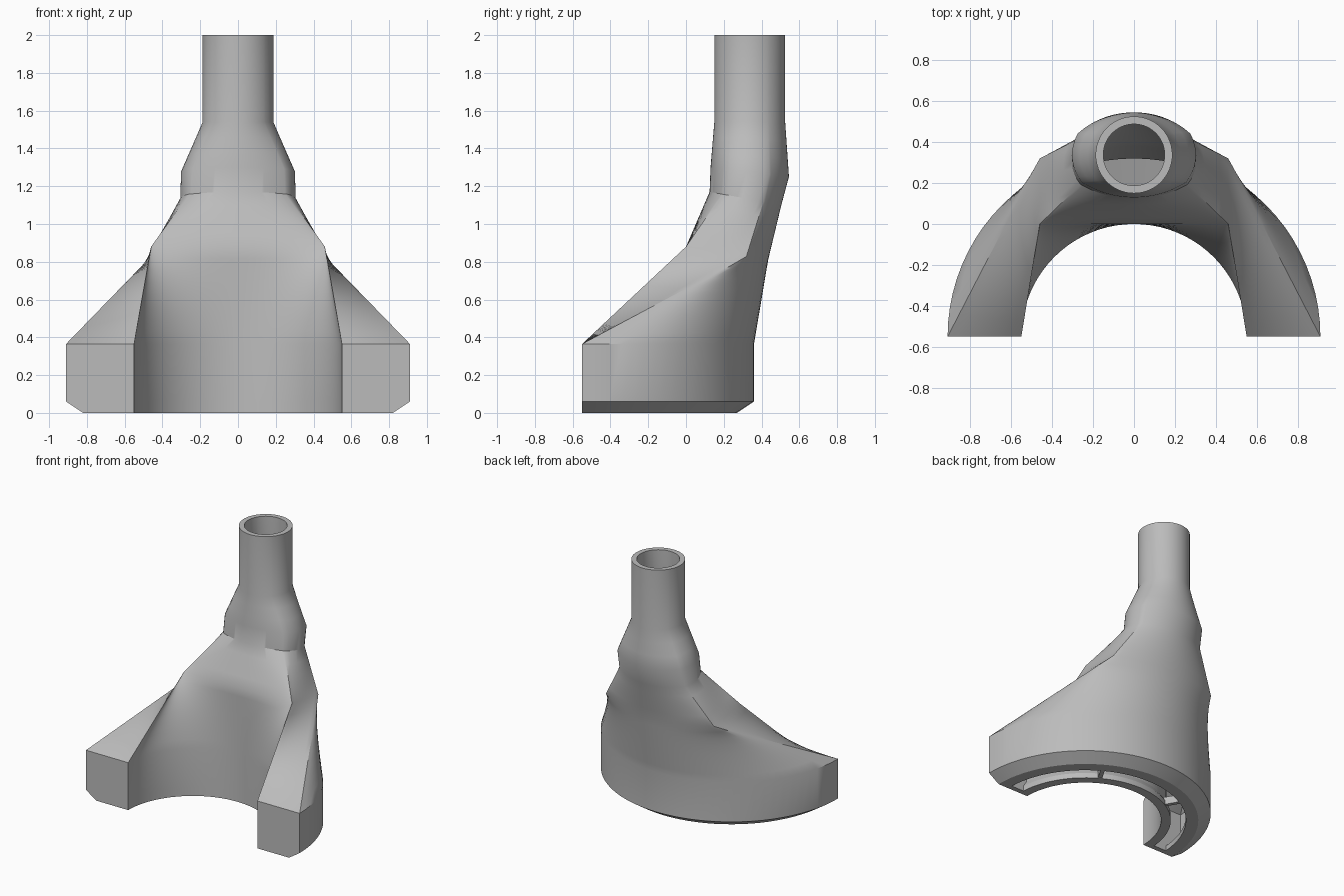
import bpy, bmesh
from math import sin, cos, asin, pi, radians
from mathutils import Vector, Matrix

cube = bpy.data.objects.get("Cube")
if cube:
    bpy.data.objects.remove(cube)

grey = bpy.data.materials.new("plain grey")
grey.use_nodes = True
colour = (0.5, 0.5, 0.5, 1)
grey.diffuse_color = colour
grey.node_tree.nodes["Principled BSDF"].inputs["Base Color"].default_value = colour

ARC, SIDE = 40, 8       # divisions along the arcs and along the sides
RING_Y = -0.55          # centre of the half ring
PIPE_Y = 0.3375         # centre of the pipe


def steps(n):
    return [i / n for i in range(n)]


def loop(front, right, back, left):
    """One closed section made of four curves, each a function of t in 0..1."""
    return ([front(t) for t in steps(ARC)] + [right(t) for t in steps(SIDE)]
            + [back(t) for t in steps(ARC)] + [left(t) for t in steps(SIDE)])


def horseshoe(inner, outer, z, end=0.0):
    def arc(r, t):
        start = asin(end / r)
        a = start + (pi - 2 * start) * t
        return Vector((r * cos(a), RING_Y + r * sin(a), z))
    return loop(lambda t: arc(inner, 1 - t),
                lambda t: arc(inner, 0).lerp(arc(outer, 0), t),
                lambda t: arc(outer, t),
                lambda t: arc(outer, 1).lerp(arc(inner, 1), t))


def shoulder(half, y0, y1, bulge, z, tilt):
    def at(x, y):
        return Vector((x, y, z - tilt * (y - y0)))

    def back(t):
        c = cos(pi * t)
        return at(half * c, y1 + bulge * (1 - c * c))
    return loop(lambda t: at(-half * cos(pi * t), y0),
                lambda t: at(half, y0 + (y1 - y0) * t),
                back,
                lambda t: at(-half, y1 + (y0 - y1) * t))


def rounded(r, cy, flat, z, tilt=0.0):
    """Circle, or a stadium when flat is above zero; z is the front height."""
    def at(degrees, shift):
        a = radians(degrees)
        y = cy + r * sin(a)
        return Vector((r * cos(a) + flat * shift, y, z - tilt * (y - cy + r)))
    return loop(lambda t: at(220 + 100 * t, 2 * t - 1),
                lambda t: at(320 + 70 * t, 1),
                lambda t: at(30 + 120 * t, 1 - 2 * t),
                lambda t: at(150 + 70 * t, -1))


def finish(bm, name):
    bmesh.ops.recalc_face_normals(bm, faces=bm.faces[:])
    mesh = bpy.data.meshes.new(name)
    bm.to_mesh(mesh)
    bm.free()
    mesh.materials.append(grey)
    obj = bpy.data.objects.new(name, mesh)
    bpy.context.collection.objects.link(obj)
    return obj


# Sections with the number of bands up to the next one:
# outside from the base up to the rim, then down the inside to the slot
sections = [
    (horseshoe(0.55, 0.82, 0), 1),
    (horseshoe(0.55, 0.91, 0.06), 1),
    (horseshoe(0.55, 0.91, 0.365), 8),
    (shoulder(0.46, 0, 0.32, 0.115, 0.88, 0.16), 4),
    (rounded(0.19, 0.315, 0.115, 1.17, 0.18), 1),
    (rounded(0.2075, PIPE_Y, 0.095, 1.3, 0.12), 3),
    (rounded(0.1875, PIPE_Y, 0, 1.54), 1),
    (rounded(0.1875, PIPE_Y, 0, 2), 1),
    (rounded(0.15, PIPE_Y, 0, 2), 1),
    (rounded(0.15, PIPE_Y, 0, 1.53), 3),
    (rounded(0.17, PIPE_Y, 0.095, 1.29, 0.12), 1),
    (rounded(0.155, 0.32, 0.11, 1.16, 0.18), 4),
    (shoulder(0.42, 0.04, 0.28, 0.11, 0.85, 0.16), 8),
    (horseshoe(0.59, 0.87, 0.35, 0.04), 1),
    (horseshoe(0.59, 0.87, 0.09, 0.04), 1),
    (horseshoe(0.62, 0.73, 0.04, 0.04), 1),
    (horseshoe(0.62, 0.73, 0, 0.04), 1),
]

rings = []
for i, (section, bands) in enumerate(sections):
    following = sections[(i + 1) % len(sections)][0]
    for t in steps(bands):
        rings.append([p.lerp(q, t) for p, q in zip(section, following)])

# Hollow body skinned through all the sections
bm = bmesh.new()
grid = [[bm.verts.new(p) for p in ring] for ring in rings]
for j, ring in enumerate(grid):
    above = grid[(j + 1) % len(grid)]
    for k in range(len(ring)):
        n = (k + 1) % len(ring)
        bm.faces.new((ring[k], ring[n], above[n], above[k]))
body = finish(bm, "nozzle_body")
bpy.context.view_layer.objects.active = body
body.select_set(True)
bpy.ops.object.shade_smooth_by_angle(angle=radians(28))

# Ribs bridging the slot underneath
for side, angle in (("left", 60), ("right", 120)):
    bm = bmesh.new()
    bmesh.ops.create_cube(bm, size=1)
    a = radians(angle)
    place = (Matrix.Translation((0.675 * cos(a), RING_Y + 0.675 * sin(a), 0.035))
             @ Matrix.Rotation(a, 4, "Z") @ Matrix.Diagonal((0.14, 0.03, 0.06, 1)))
    bm.transform(place)
    finish(bm, "slot_rib_" + side)
